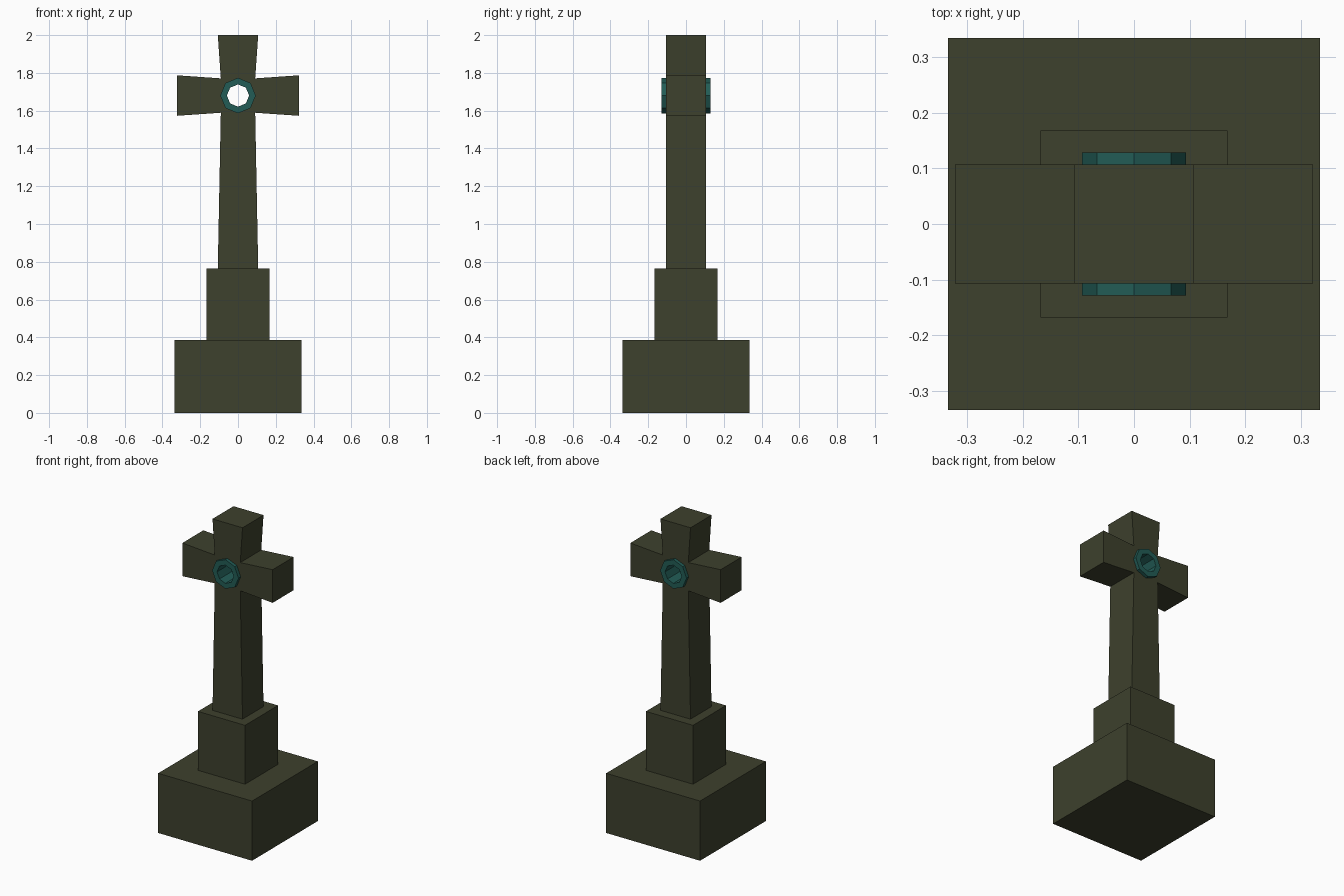
import bpy, bmesh
from math import cos, sin, pi

if "Cube" in bpy.data.objects:
    bpy.data.objects.remove(bpy.data.objects["Cube"])


def material(name, rgb):
    m = bpy.data.materials.new(name)
    m.diffuse_color = (*rgb, 1)
    m.use_nodes = True
    m.node_tree.nodes["Principled BSDF"].inputs["Base Color"].default_value = m.diffuse_color
    return m


STONE = material("dark olive stone", (0.047, 0.052, 0.026))
TEAL = material("teal metal", (0.016, 0.107, 0.092))
CZ = 1.68  # height of the crossing


def finish(bm, name, mat):
    bmesh.ops.remove_doubles(bm, verts=bm.verts, dist=1e-5)
    bmesh.ops.recalc_face_normals(bm, faces=bm.faces)
    me = bpy.data.meshes.new(name)
    bm.to_mesh(me)
    bm.free()
    me.materials.append(mat)
    bpy.context.collection.objects.link(bpy.data.objects.new(name, me))


def box(name, half, z0, z1):
    bm = bmesh.new()
    bmesh.ops.create_cube(bm, size=1)
    for v in bm.verts:
        v.co = (v.co.x * 2 * half, v.co.y * 2 * half, z0 + (v.co.z + 0.5) * (z1 - z0))
    finish(bm, name, STONE)


def extrude_outlines(name, outlines, half_y, mat):
    # flat xz polygons joined into one sheet, then thickened along y
    bm = bmesh.new()
    for pts in outlines:
        bm.faces.new([bm.verts.new((x, -half_y, z + CZ)) for x, z in pts])
    bmesh.ops.remove_doubles(bm, verts=bm.verts, dist=1e-5)
    bmesh.ops.recalc_face_normals(bm, faces=bm.faces)
    ext = bmesh.ops.extrude_face_region(bm, geom=bm.faces[:], use_keep_orig=True)
    for v in ext["geom"]:
        if isinstance(v, bmesh.types.BMVert):
            v.co.y = half_y
    finish(bm, name, mat)


def polar(r, i):
    return r * cos(i * pi / 4), r * sin(i * pi / 4)


# Stepped plinth
box("plinth_base", 0.335, 0, 0.385)
box("plinth_step", 0.168, 0.385, 0.765)

# Cross: four flared arms around an eight-sided hole
outlines = []
for k, length in enumerate((0.322, 0.32, 0.322, 0.915)):
    c, s = round(cos(k * pi / 2)), round(sin(k * pi / 2))

    def turn(p):
        return p[0] * c - p[1] * s, p[0] * s + p[1] * c

    n, w, r = 0.091, 0.107, 0.075
    outlines.append([turn(p) for p in ((n, -n), (length, -w), (length, w), (n, n))])
    outlines.append([turn(p) for p in ((n, -n), (n, n), polar(r, 1), polar(r, 0))])
    outlines.append([turn(p) for p in ((n, -n), polar(r, 0), polar(r, -1))])
extrude_outlines("cross", outlines, 0.107, STONE)

# Eight-sided ring lining the hole and standing proud on both faces
ri, ro = 0.059, 0.094
ring = [[polar(ri, i), polar(ro, i), polar(ro, i + 1), polar(ri, i + 1)] for i in range(8)]
extrude_outlines("crossing_ring", ring, 0.129, TEAL)
